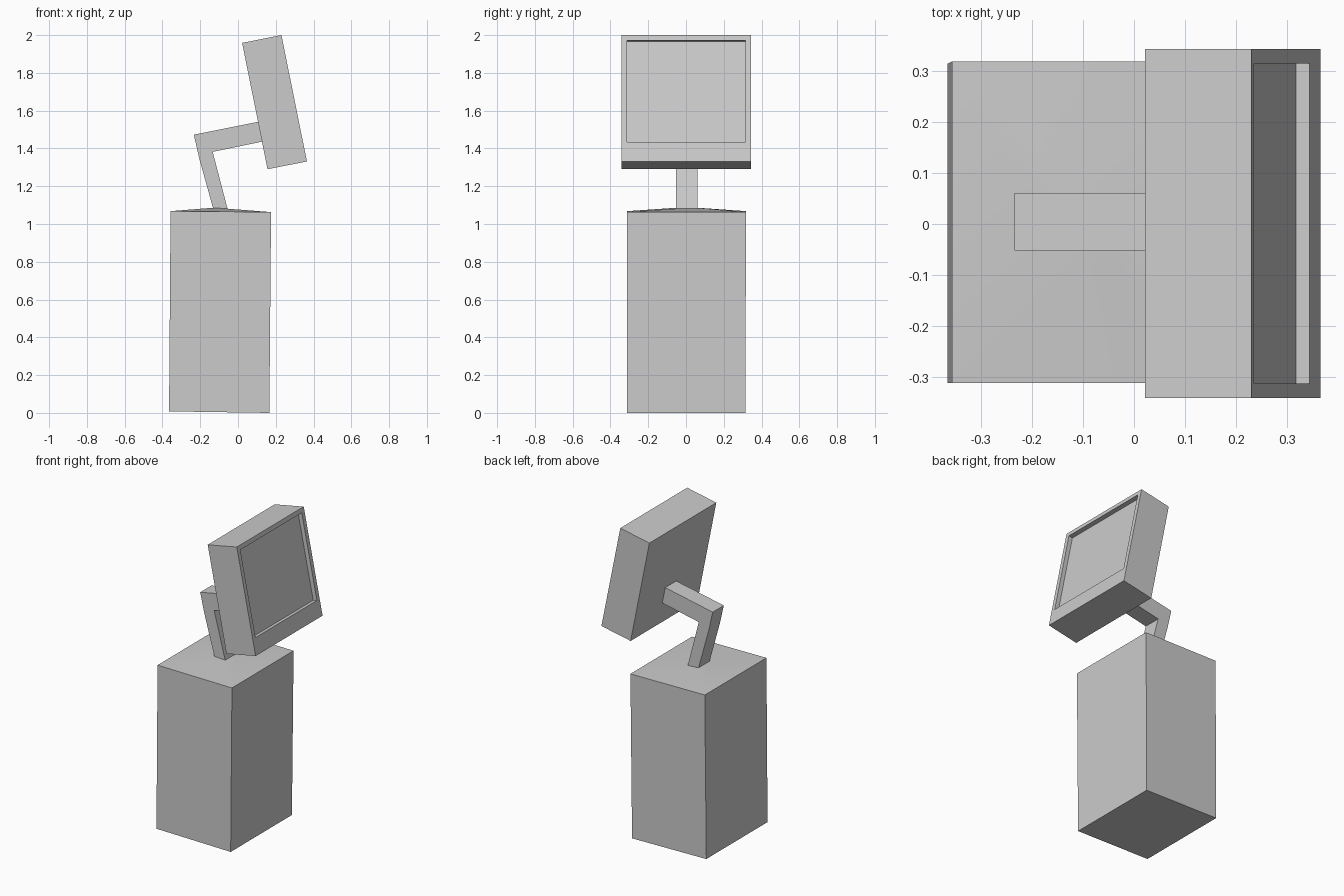
import bpy, bmesh
from mathutils import Vector

if "Cube" in bpy.data.objects:
    bpy.data.objects.remove(bpy.data.objects["Cube"])


def finish(name, bm, smooth=False):
    bmesh.ops.recalc_face_normals(bm, faces=bm.faces)
    mesh = bpy.data.meshes.new(name)
    bm.to_mesh(mesh)
    bm.free()
    obj = bpy.data.objects.new(name, mesh)
    bpy.context.collection.objects.link(obj)
    if smooth:
        bpy.ops.object.select_all(action='DESELECT')
        obj.select_set(True)
        bpy.context.view_layer.objects.active = obj
        bpy.ops.object.shade_smooth_by_angle()
    return obj


def prism(profile, y0, y1):
    """Extrude an x/z outline from y0 to y1."""
    bm = bmesh.new()
    face = bm.faces.new([bm.verts.new((x, y0, z)) for x, z in profile])
    ext = bmesh.ops.extrude_face_region(bm, geom=[face])
    moved = [v for v in ext['geom'] if isinstance(v, bmesh.types.BMVert)]
    bmesh.ops.translate(bm, verts=moved, vec=(0, y1 - y0, 0))
    # extrusion keeps the start face, so the prism is closed
    bmesh.ops.recalc_face_normals(bm, faces=bm.faces)
    return bm


# Pedestal: slightly leaning box with a shallow roof rising to the neck
levels = [  # left x, left z, right x, right z, y min, y max
    (-0.365, 0.008, 0.166, 0.0, -0.312, 0.314),
    (-0.357, 1.068, 0.175, 1.063, -0.312, 0.318),
    (-0.132, 1.086, -0.055, 1.081, -0.052, 0.061),
]
bm = bmesh.new()
rings = [[bm.verts.new(c) for c in ((xl, y0, zl), (xr, y0, zr),
                                    (xr, y1, zr), (xl, y1, zl))]
         for xl, zl, xr, zr, y0, y1 in levels]
for low, high in zip(rings, rings[1:]):
    for i in range(4):
        j = (i + 1) % 4
        bm.faces.new((low[i], low[j], high[j], high[i]))
bm.faces.new(rings[0][::-1])
bm.faces.new(rings[-1])
finish("pedestal", bm, smooth=True)

# Bent arm from the pedestal to the back of the screen housing
arm = [(-0.132, 1.083), (-0.055, 1.079), (-0.134, 1.382), (0.128, 1.436),
       (0.108, 1.541), (-0.234, 1.473), (-0.206, 1.35)]
finish("arm", prism(arm, -0.052, 0.061))

# Tilted screen housing with a recessed screen set toward the top
housing = [(0.022, 1.959), (0.156, 1.290), (0.365, 1.331), (0.230, 2.0)]
bm = prism(housing, -0.341, 0.343)
down = Vector((0.135, 0, -0.669)).normalized()
out = Vector((0.669, 0, 0.135)).normalized()
screen = max(bm.faces, key=lambda f: f.normal.dot(out))
bmesh.ops.inset_region(bm, faces=[screen], thickness=0.04)
lower = sorted(screen.verts, key=lambda v: v.co.z)[:2]
bmesh.ops.translate(bm, verts=lower, vec=down * -0.077)
screen = bmesh.ops.extrude_discrete_faces(bm, faces=[screen])['faces'][0]
bmesh.ops.translate(bm, verts=list(screen.verts), vec=out * -0.027)
finish("screen_housing", bm)
